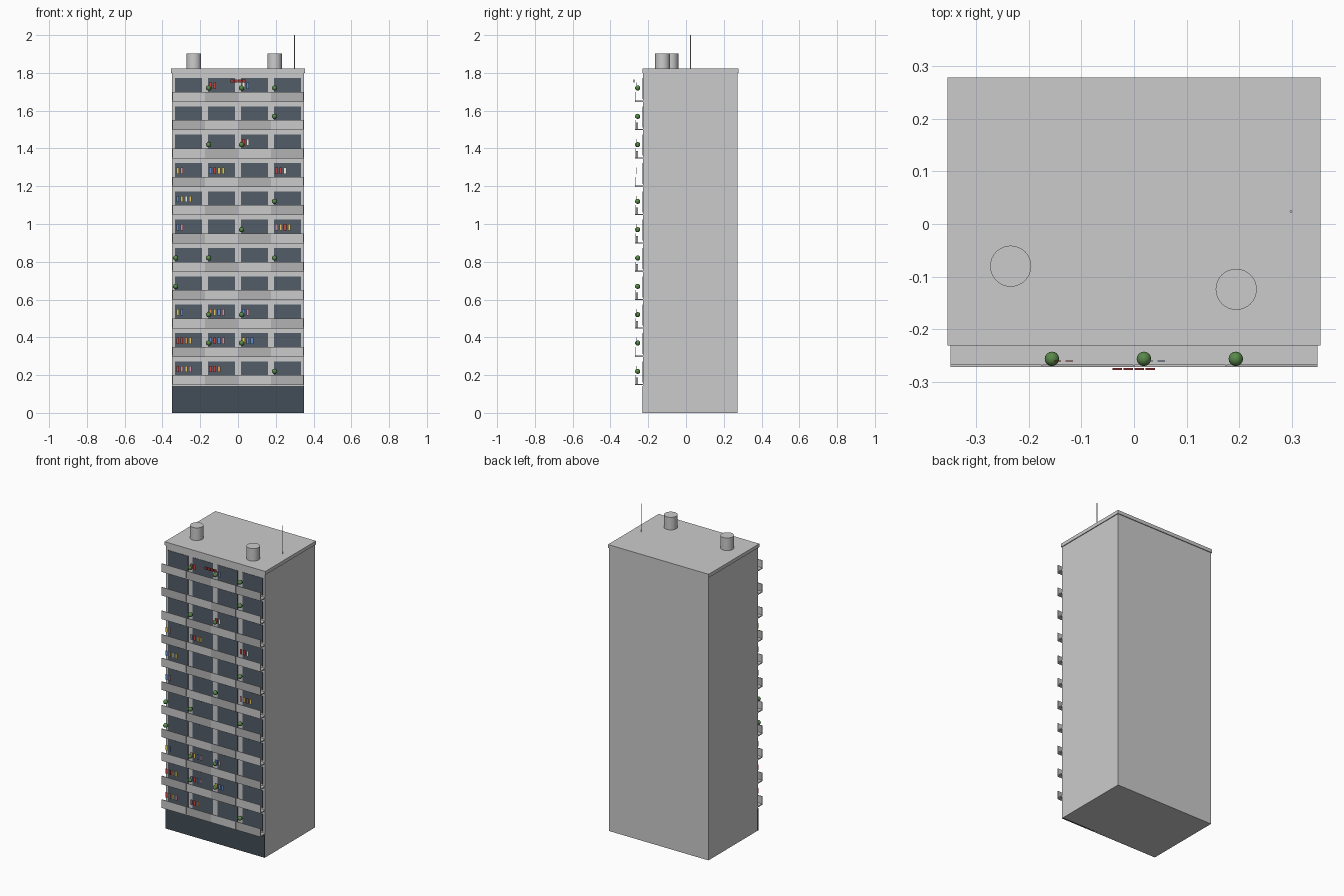
import bpy, math

if "Cube" in bpy.data.objects:
    bpy.data.objects.remove(bpy.data.objects["Cube"])

mats = {}


def mat(name, rgb):
    if name not in mats:
        m = bpy.data.materials.new(name)
        m.diffuse_color = (*rgb, 1)
        m.use_nodes = True
        m.node_tree.nodes["Principled BSDF"].inputs["Base Color"].default_value = m.diffuse_color
        mats[name] = m
    return mats[name]


COLOURS = {
    "r": mat("red", (0.62, 0.06, 0.05)),
    "y": mat("yellow", (0.80, 0.60, 0.12)),
    "b": mat("blue", (0.12, 0.26, 0.62)),
    "p": mat("pink", (0.75, 0.30, 0.42)),
    "o": mat("orange", (0.75, 0.30, 0.08)),
    "w": mat("white", (0.85, 0.85, 0.82)),
}
GLASS = mat("glass", (0.085, 0.11, 0.14))
SHOP = mat("shopfront", (0.055, 0.075, 0.095))
LEAF = mat("leaf", (0.10, 0.25, 0.07))
PANEL = [mat("panel_dark", (0.45, 0.45, 0.45)), mat("panel_light", (0.58, 0.59, 0.60))]


def finish(name, material):
    o = bpy.context.object
    o.name = name
    if material:
        o.data.materials.append(material)
    return o


def box(name, x, y, z, material=None):
    """Box from (min, max) ranges on each axis."""
    bpy.ops.mesh.primitive_cube_add(size=1, location=[sum(r) / 2 for r in (x, y, z)])
    o = finish(name, material)
    o.scale = [r[1] - r[0] for r in (x, y, z)]
    return o


def cylinder(name, x, y, r, z0, z1, n=32):
    bpy.ops.mesh.primitive_cylinder_add(vertices=n, radius=r, depth=z1 - z0,
                                        location=(x, y, (z0 + z1) / 2))
    o = finish(name, None)
    bpy.ops.object.shade_smooth_by_angle(angle=math.radians(30))
    return o


# Tower, ground floor front and roof slab
FRONT = -0.227
box("tower_body", (-0.349, 0.349), (FRONT, 0.273), (0, 1.805))
box("ground_floor_front", (-0.349, 0.349), (FRONT - 0.003, FRONT + 0.01), (0, 0.142), SHOP)
box("roof_slab", (-0.354, 0.354), (-0.231, 0.278), (1.80, 1.822))

# Rooftop tanks and mast
cylinder("water_tank_left", -0.234, -0.08, 0.039, 1.82, 1.902)
cylinder("water_tank_right", 0.194, -0.124, 0.039, 1.82, 1.902)
cylinder("roof_mast", 0.298, 0.024, 0.0025, 1.82, 2.0, 8)

# Per floor: bays with a plant, and washing hung in each bay
PLANTS = {1: [3], 2: [1, 2], 3: [1, 2], 4: [0], 5: [0, 1, 3], 6: [2],
          7: [3], 9: [1, 2], 10: [3], 11: [1, 2, 3]}
WASHING = {1: {0: "rpyp", 1: "rro"}, 2: {0: "rroy", 1: "brbp", 2: "ybb"},
           3: {0: "yb", 1: "oybp", 2: "bp"}, 6: {0: "bp", 3: "pyry"},
           7: {0: "bywy"}, 8: {0: "yp", 1: "bryy", 3: "rrw"},
           9: {2: "rw"}, 11: {1: "rr", 2: "wb"}}
BAY = 0.1745

for k in range(1, 12):
    z = 0.15 * k
    for i in range(4):
        c = (i - 1.5) * BAY
        # Window and balcony
        box("window", (c - 0.0713, c + 0.0713), (FRONT - 0.002, FRONT + 0.01),
            (z + 0.012, z + 0.123), GLASS)
        box("balcony_floor", (c - 0.087, c + 0.087), (-0.270, FRONT), (z - 0.003, z + 0.003))
        box("balcony_parapet", (c - 0.0862, c + 0.0862), (-0.271, -0.267),
            (z - 0.003, z + 0.05), PANEL[(i + k) % 2])
        # Washing
        for j, col in enumerate(WASHING.get(k, {}).get(i, "")):
            x = c - 0.058 + j * 0.0225
            box("washing", (x - 0.007, x + 0.007), (-0.261, -0.2595),
                (z + 0.066, z + 0.099), COLOURS[col])
        # Plant
        if i in PLANTS.get(k, []):
            bpy.ops.mesh.primitive_uv_sphere_add(segments=16, ring_count=10, radius=0.0137,
                                                 location=(c - 0.0685, -0.256, z + 0.07))
            finish("plant", LEAF)
            bpy.ops.object.shade_smooth_by_angle(angle=math.radians(40))
    # Storage box behind the parapet
    if k not in (2, 8, 11):
        c = ((k * 3) % 4 - 1.5) * BAY
        box("storage_box", (c + 0.03, c + 0.055), (-0.265, -0.253), (z + 0.003, z + 0.037))

# Plain red bunting at the top floor
for j in range(4):
    x = -0.032 + j * 0.021
    box("bunting", (x - 0.009, x + 0.009), (-0.277, -0.273), (1.748, 1.765),
        mat("dark_red", (0.35, 0.04, 0.04)))
